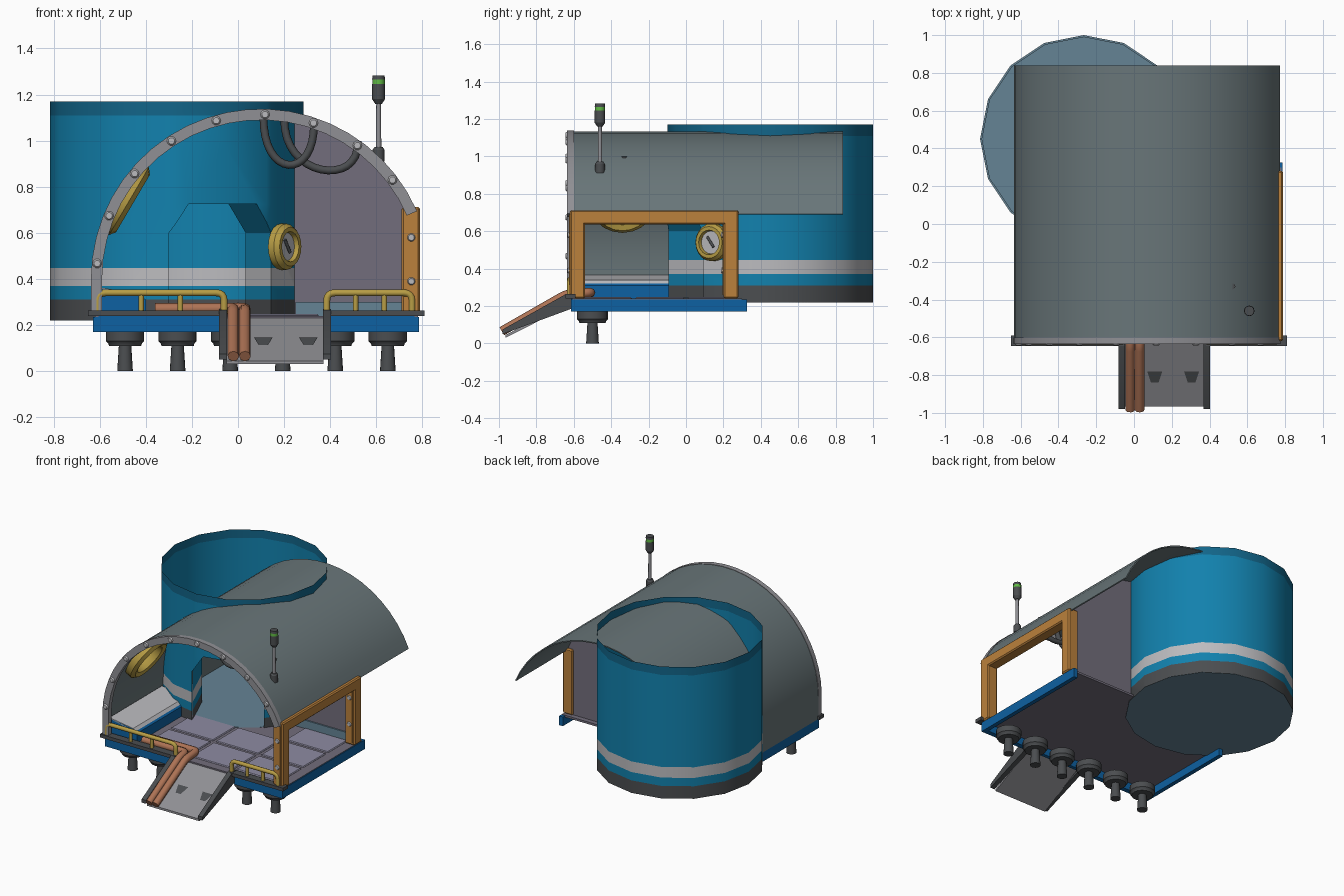
import bpy, bmesh, math
from mathutils import Vector, Matrix

if "Cube" in bpy.data.objects:
    bpy.data.objects.remove(bpy.data.objects["Cube"])

def mat(name, r, g, b):
    m = bpy.data.materials.new(name)
    m.diffuse_color = (r, g, b, 1)
    m.use_nodes = True
    m.node_tree.nodes["Principled BSDF"].inputs["Base Color"].default_value = m.diffuse_color
    return m

BLUE, TRIM = mat("tank_blue", .006, .22, .42), mat("beam_blue", .004, .12, .36)
DEEP, PALE = mat("rim_blue", .006, .13, .25), mat("pale_grey", .5, .5, .52)
DARK, GREY = mat("dark_grey", .07, .075, .08), mat("mid_grey", .28, .28, .3)
ROOF, SLATE = mat("roof_grey", .14, .18, .19), mat("slate", .13, .23, .3)
LAV, WALL = mat("floor_lavender", .27, .26, .36), mat("wall_mauve", .17, .155, .2)
ORANGE, YELLOW = mat("orange", .5, .22, .045), mat("yellow", .48, .34, .06)
COPPER, GREEN = mat("copper", .42, .17, .09), mat("lamp_green", .12, .5, .06)

def obj(name, bm, *mats, smooth=True, fix=True):
    if fix:
        bmesh.ops.recalc_face_normals(bm, faces=bm.faces)
    me = bpy.data.meshes.new(name)
    bm.to_mesh(me)
    bm.free()
    for m in mats:
        me.materials.append(m)
    o = bpy.data.objects.new(name, me)
    bpy.context.collection.objects.link(o)
    if smooth:
        bpy.context.view_layer.objects.active = o
        bpy.ops.object.select_all(action='DESELECT')
        o.select_set(True)
        bpy.ops.object.shade_smooth_by_angle(angle=math.radians(32))
    return o

def box(name, x, y, z, m, bevel=0):
    bm = bmesh.new()
    bmesh.ops.create_cube(bm, size=1)
    for v in bm.verts:
        v.co = [(a + b) / 2 + c * (b - a) for (a, b), c in zip((x, y, z), v.co)]
    if bevel:
        bmesh.ops.bevel(bm, geom=bm.edges[:], offset=bevel, segments=1, affect='EDGES')
    return obj(name, bm, m, smooth=False)

def prism(name, pts, axis, lo, hi, m):
    """Extrude a profile: (y,z) points along x, or (x,z) points along y."""
    bm = bmesh.new()
    place = (lambda p, t: (t, p[0], p[1])) if axis == 'x' else (lambda p, t: (p[0], t, p[1]))
    a, b = ([bm.verts.new(place(p, t)) for p in pts] for t in (lo, hi))
    bm.faces.new(a)
    bm.faces.new(b)
    for i in range(len(pts)):
        j = (i + 1) % len(pts)
        bm.faces.new((a[i], a[j], b[j], b[i]))
    return obj(name, bm, m)

def lathe(name, loc, prof, m, normal=(0, 0, 1), n=16, closed=False):
    """Revolve (radius, height) points around a normal."""
    bm = bmesh.new()
    rings = [[bm.verts.new((r * math.cos(i * math.tau / n), r * math.sin(i * math.tau / n), h))
              for i in range(n)] for r, h in prof]
    for k in range(len(rings) if closed else len(rings) - 1):
        a, b = rings[k], rings[(k + 1) % len(rings)]
        for i in range(n):
            bm.faces.new((a[i], a[(i + 1) % n], b[(i + 1) % n], b[i]))
    if not closed:
        bm.faces.new(rings[0])
        bm.faces.new(rings[-1])
    bm.transform(Matrix.Translation(loc) @ Vector(normal).to_track_quat('Z', 'Y').to_matrix().to_4x4())
    return obj(name, bm, m)

def tube(name, pts, r, m, bend=0.0):
    """Round pipe along points, corners rounded by bend."""
    P = [Vector(p) for p in pts]
    path = [P[0]]
    for a, b, c in zip(P, P[1:], P[2:]):
        if bend:
            s, e = b + (a - b).normalized() * bend, b + (c - b).normalized() * bend
            path += [s.lerp(b, t).lerp(b.lerp(e, t), t) for t in (0, .25, .5, .75, 1)]
        else:
            path.append(b)
    path.append(P[-1])
    cu = bpy.data.curves.new(name, 'CURVE')
    cu.dimensions, cu.bevel_depth, cu.bevel_resolution, cu.use_fill_caps = '3D', r, 2, True
    s = cu.splines.new('POLY')
    s.points.add(len(path) - 1)
    for q, p in zip(s.points, path):
        q.co = (*p, 1)
    cu.materials.append(m)
    o = bpy.data.objects.new(name, cu)
    bpy.context.collection.objects.link(o)
    return o

# Tank: 16-sided colour-banded shell, open on top, with a doorway cut in it
C, R, N = Vector((-.265, .45, 0)), .55, 16
out = Vector((math.cos(math.radians(-67.5)), math.sin(math.radians(-67.5)), 0))
side = Vector((-out.y, out.x, 0))
Z = [.22, .31, .37, .447, 1.11, 1.17]
BANDS = (DARK, BLUE, PALE, BLUE, DEEP)
bm = bmesh.new()
rings = [[bm.verts.new(C + Vector((R * math.cos(i * math.tau / N), R * math.sin(i * math.tau / N), z)))
          for i in range(N)] for z in Z]
for k in range(5):
    for i in range(N):
        j = (i + 1) % N
        bm.faces.new((rings[k][i], rings[k][j], rings[k + 1][j], rings[k + 1][i])).material_index = k
uvz = lambda p: ((p - C).dot(side), (p - C).dot(out), p.z)
up = Vector((0, 0, 1))
slant = .125 * side + .08 * up
slant2 = -.125 * side + .08 * up
for co, no in ((C + side * .24, side), (C - side * .24, side), (C + up * .725, up), (C + up * .24, up),
               (C + side * .24 + up * .6, slant), (C - side * .24 + up * .6, slant2)):
    fs = [f for f in bm.faces if uvz(f.calc_center_median())[1] > .3]
    g = set(fs) | {e for f in fs for e in f.edges} | {v for f in fs for v in f.verts}
    bmesh.ops.bisect_plane(bm, geom=list(g), plane_co=co, plane_no=no.normalized(), dist=1e-5)

def in_door(f):
    u, d, z = uvz(f.calc_center_median())
    return d > .3 and .24 < z < .725 and abs(u) < .24 and .125 * (abs(u) - .24) + .08 * (z - .6) < 0
bmesh.ops.delete(bm, geom=[f for f in bm.faces if in_door(f)], context='FACES')
obj("tank_shell", bm, *BANDS, fix=False)
lathe("tank_base", (C.x, C.y, .22), [(R, 0), (R, .001)], SLATE)
lathe("tank_floor", (C.x, C.y, .243), [(.542, 0), (.542, .002)], SLATE)

# Doorway lining running into the tank
half = [(.24, z, .488) for z in (.24, .31, .37, .447, .6)] + [(.21, .647, .508), (.16, .725, .518)]
prof = half + [(0, .725, .55)] + [(-u, z, d) for u, z, d in reversed(half)]
bm = bmesh.new()
a = [bm.verts.new(C + side * u + out * d + up * z) for u, z, d in prof]
b = [bm.verts.new(C + side * u + out * .2 + up * z) for u, z, d in prof]
for i in range(len(prof) - 1):
    f = bm.faces.new((a[i], b[i], b[i + 1], a[i + 1]))
    zm = (prof[i][1] + prof[i + 1][1]) / 2
    f.material_index = 0 if zm < .31 else 2 if .37 < zm < .447 else 1
obj("door_lining", bm, *BANDS[:3], smooth=False, fix=False)

# Vaulted roof and its riveted front arch
def arc(r, a0=23.5, n=22):
    return [(.1 + r * math.cos(t), .4 + r * math.sin(t))
            for t in (math.radians(a0 + (180 - a0) * i / n) for i in range(n + 1))]
outer, inner = arc(.735) + [(-.635, .24)], arc(.727) + [(-.627, .24)]
prism("roof", outer + inner[::-1], 'y', -.62, .84, ROOF)
prism("front_arch", arc(.738) + [(-.638, .25)] + ([*arc(.69)] + [(-.59, .25)])[::-1], 'y', -.635, -.6, GREY)
for i in range(9):
    t = math.radians(37 + i * 17.2)
    lathe("arch_rivet", (.1 + .714 * math.cos(t), -.635, .4 + .714 * math.sin(t)),
          [(.02, 0), (.014, .008)], PALE, (0, -1, 0), 10)

# Back wall beside the tank
prism("back_wall", [(.235, .23), (.765, .23), (.765, .70)] + [p for p in arc(.73) if p[0] > .235] + [(.235, 1.115)],
      'y', .245, .265, WALL)
box("wall_skirting", (.25, .72), (.235, .246), (.24, .3), SLATE)

# Floor plate with raised panels
box("floor", (-.62, .78), (-.61, .3), (.225, .24), WALL)
for x in (-.36, 0, .36):
    for y in (-.56, -.28, 0):
        if x + y < .3 and not (y == 0 and x < .3):
            box("floor_panel", (x + .01, x + .35), (y + .01, y + .27), (.236, .247), LAV, .006)
box("floor_panel", (.37, .71), (.01, .235), (.236, .247), LAV, .006)
prism("side_bench", [(-.62, .23), (-.4, .23), (-.4, .31), (-.43, .335), (-.62, .36)], 'y', -.58, .02, TRIM)
prism("bench_top", [(-.405, .313), (-.43, .338), (-.62, .366), (-.62, .36)], 'y', -.58, .02, PALE)

# Blue edge beams and dark front lips
for x0, x1 in ((-.605, -.08), (.4, .765)):
    box("front_beam", (x0, x1), (-.615, -.58), (.17, .24), TRIM)
box("sill_beam", (-.08, .4), (-.605, -.58), (.17, .235), TRIM)
box("right_beam", (.755, .785), (-.615, .325), (.17, .236), TRIM)
box("left_beam", (-.63, -.6), (-.615, .15), (.17, .236), TRIM)
for x0, x1 in ((-.65, -.05), (.38, .81)):
    box("front_lip", (x0, x1), (-.645, -.59), (.24, .264), DARK)

# Feet
for i in range(6):
    lathe("foot", (-.49 + i * .228, -.5, 0),
          [(.034, 0), (.027, .11), (.07, .11), (.073, .12), (.083, .13), (.083, .172)], DARK)

# Side window frame
for y0 in (-.62, .2):
    box("window_post", (.71, .79), (y0, y0 + .08), (.24, .71), ORANGE, .008)
    box("post_cover", (.73, .775), (y0 - .006, y0 + .01), (.26, .69), ORANGE)
    for z in (.39, .58):
        lathe("post_rivet", (.752, y0 - .005, z), [(.018, 0), (.013, .008)], PALE, (0, -1, 0), 10)
box("window_beam", (.71, .79), (-.62, .28), (.635, .712), ORANGE, .008)

# Ramp with dark cheeks and cleats
prism("ramp", [(-.6, .235), (-.965, .045), (-.965, .03), (-.6, .215)], 'x', -.05, .37, GREY)
for x in (-.082, .368):
    prism("ramp_cheek", [(-.6, .27), (-.64, .265), (-.98, .075), (-.98, .05), (-.6, .19)], 'x', x, x + .035, DARK)
zr = lambda y: .235 + (y + .6) * .5205
for x in (.07, .265):
    bm = bmesh.new()
    vs = [bm.verts.new((x + dx, y, zr(y) + .004)) for dx, y in ((0, -.78), (.08, -.78), (.06, -.84), (.02, -.84))]
    f = bm.faces.new(vs)
    obj("ramp_cleat", bm, DARK, smooth=False)

# Copper pipes down the ramp
for x, y, e in ((-.02, -.565, -.36), (.03, -.51, -.34)):
    tube("copper_pipe", [(e, y, .27), (x, y, .272), (x, -.64, .262), (x, -.985, .065)], .025, COPPER, .03)

# Yellow guard rails
for x0, x1, posts in ((-.61, -.06, (-.42, -.25)), (.385, .755, (.51, .635))):
    tube("guard_rail", [(x0, -.622, .25), (x0, -.622, .34), (x1, -.622, .34), (x1, -.622, .25)], .015, YELLOW, .035)
    for x in posts:
        tube("rail_post", [(x, -.622, .25), (x, -.622, .34)], .012, YELLOW)

# Signal mast
mast = lambda n, prof, m: lathe(n, (.61, -.46, 0), prof, m, n=12)
mast("mast_base", [(.026, .91), (.026, .96), (.018, .972)], DARK)
mast("mast_rod", [(.012, .96), (.01, 1.17)], GREY)
mast("mast_head", [(.015, 1.16), (.028, 1.18), (.028, 1.245)], DARK)
mast("mast_lamp", [(.027, 1.245), (.027, 1.265)], GREEN)
mast("mast_cap", [(.028, 1.265), (.026, 1.282)], DARK)

# Pressure gauge on the tank
n = Vector((.831, -.556, 0))
g = Vector((.186, .15, .54))
lathe("gauge_ring", g, [(.1, 0), (.1, .03), (.085, .05), (.066, .05), (.06, .025), (.06, 0)], YELLOW, n, 20, True)
lathe("gauge_face", g, [(.065, 0), (.065, .03)], PALE, n, 20)
t = Vector((.556, .831, 0))
tube("gauge_needle", [g + n * .035 - t * .02 + up * .03, g + n * .035 + t * .02 - up * .025], .007, DARK)

# Round window ring inside the roof
t = math.radians(149.5)
n = Vector((-math.cos(t), 0, -math.sin(t)))
c = Vector((.1 + .70 * math.cos(t), -.34, .4 + .70 * math.sin(t)))
lathe("round_window", c, [(.17, -.01), (.17, .035), (.145, .055), (.115, .045), (.105, .01), (.105, -.01)],
      YELLOW, n, 20, True)

# Hanging hoses
def hose(x0, z0, x1, z1, low, y):
    tube("hose", [(x0 + (x1 - x0) * (1 - math.cos(math.pi * i / 16)) / 2, y,
                   z0 + (z1 - z0) * i / 16 - (min(z0, z1) - low) * math.sin(math.pi * i / 16) ** .8)
                  for i in range(17)], .017, DARK)
hose(.11, 1.12, .33, 1.09, .88, -.4)
hose(.2, 1.11, .52, 1.0, .82, -.33)
